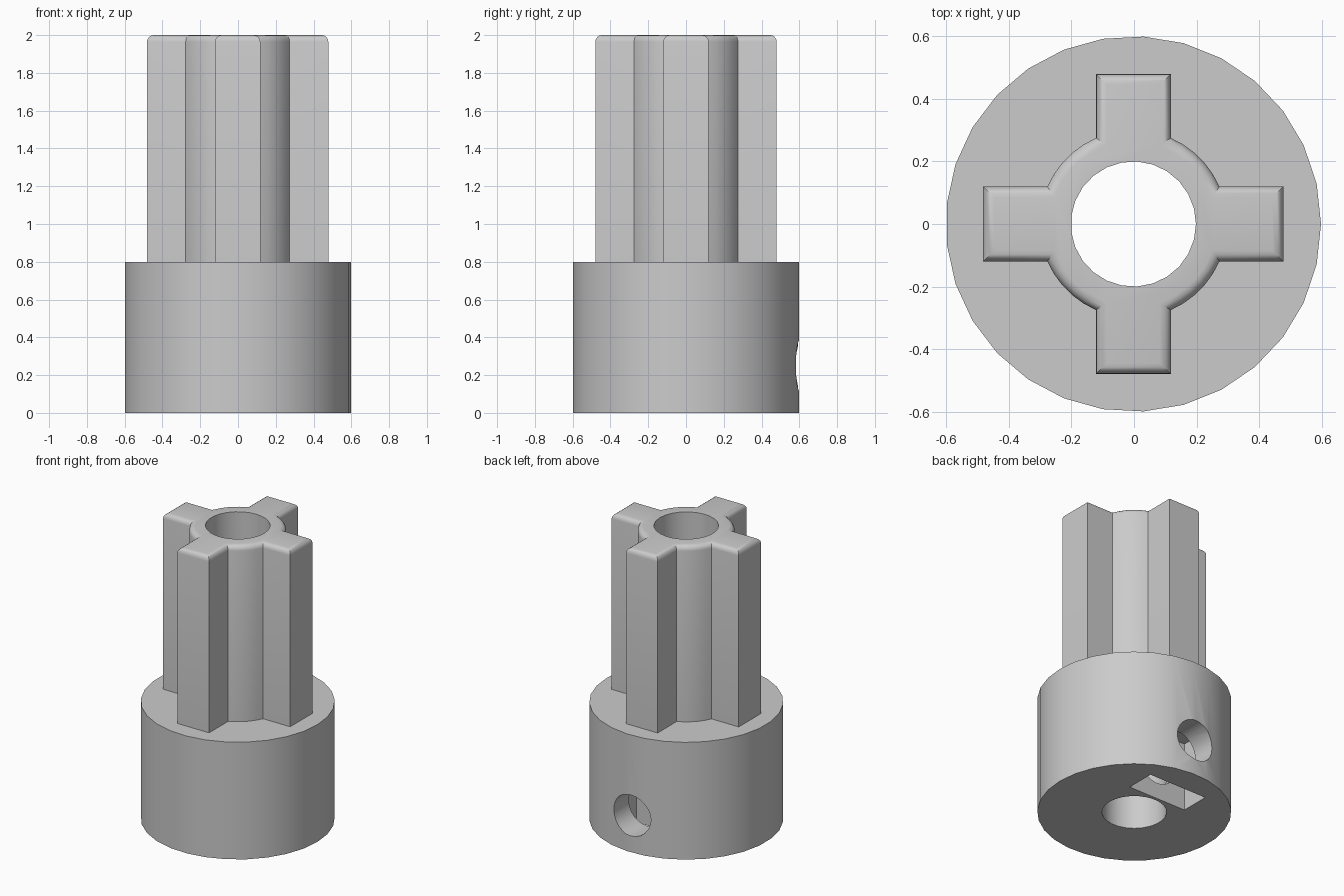
import bpy, bmesh, math
from mathutils import Matrix

if "Cube" in bpy.data.objects:
    bpy.data.objects.remove(bpy.data.objects["Cube"])

HUB_R, HUB_H, TOP = 0.6, 0.8, 2.0
CORE_R, ARM_R, ARM_W = 0.3, 0.48, 0.12
SHIFT = -0.002  # odd-sided hub is slightly off centre

grey = bpy.data.materials.new("plain grey")
grey.diffuse_color = (0.6, 0.6, 0.6, 1)
grey.use_nodes = True
grey.node_tree.nodes["Principled BSDF"].inputs["Base Color"].default_value = grey.diffuse_color


def finish(name, bm):
    bmesh.ops.recalc_face_normals(bm, faces=bm.faces)
    mesh = bpy.data.meshes.new(name)
    bm.to_mesh(mesh)
    bm.free()
    mesh.materials.append(grey)
    ob = bpy.data.objects.new(name, mesh)
    bpy.context.collection.objects.link(ob)
    return ob


def prism(name, pts, z0, z1, rounding=0.0):
    """Extrude an outline upward, optionally rounding its top rim."""
    bm = bmesh.new()
    base = bm.faces.new([bm.verts.new((x, y, z0)) for x, y in pts])
    ext = bmesh.ops.extrude_face_region(bm, geom=[base], use_keep_orig=True)
    top = [v for v in ext["geom"] if isinstance(v, bmesh.types.BMVert)]
    bmesh.ops.translate(bm, verts=top, vec=(0, 0, z1 - z0))
    bmesh.ops.recalc_face_normals(bm, faces=bm.faces)
    if rounding:
        rim = [e for e in bm.edges if all(v.co.z > z1 - 1e-4 for v in e.verts)]
        bmesh.ops.bevel(bm, geom=rim, offset=rounding, segments=4,
                        profile=0.5, affect='EDGES')
    return finish(name, bm)


def circle(r, n):
    return [(r * math.cos(2 * math.pi * i / n), r * math.sin(2 * math.pi * i / n))
            for i in range(n)]


def combine(target, other, operation):
    mod = target.modifiers.new("join", 'BOOLEAN')
    mod.object, mod.operation, mod.solver = other, operation, 'EXACT'
    bpy.context.view_layer.objects.active = target
    bpy.ops.object.modifier_apply(modifier=mod.name)
    bpy.data.objects.remove(other, do_unlink=True)


# Round hub
coupling = prism("splined_coupling", circle(HUB_R, 29), 0, HUB_H)

# Four-armed shaft with a round core and softened top rim
outline = []
a0 = math.asin(ARM_W / CORE_R)
for q in range(4):
    part = [(ARM_R, -ARM_W), (ARM_R, ARM_W)]
    for i in range(6):
        a = a0 + (math.pi / 2 - 2 * a0) * i / 5
        part.append((CORE_R * math.cos(a), CORE_R * math.sin(a)))
    c, s = round(math.cos(q * math.pi / 2)), round(math.sin(q * math.pi / 2))
    outline += [(c * x - s * y, s * x + c * y) for x, y in part]
combine(coupling, prism("cross_shaft", outline, HUB_H - 0.1, TOP, 0.035), 'UNION')

# Bore through the full height
combine(coupling, prism("bore", circle(0.2, 25), -0.1, TOP + 0.1), 'DIFFERENCE')

# Nut slot open at the bottom
slot = [(-0.22, 0.22), (0.22, 0.22), (0.22, 0.42), (-0.22, 0.42)]
combine(coupling, prism("nut_slot", slot, -0.1, 0.47), 'DIFFERENCE')

# Set-screw hole from the back into the bore
hole = prism("screw_hole", circle(0.14, 24), 0.05, 0.8)
hole.data.transform(Matrix.Translation((0, 0, 0.25)) @ Matrix.Rotation(-math.pi / 2, 4, 'X'))
combine(coupling, hole, 'DIFFERENCE')

# Centre and shade
coupling.data.transform(Matrix.Translation((SHIFT, 0, 0)))
bpy.ops.object.select_all(action='DESELECT')
coupling.select_set(True)
bpy.context.view_layer.objects.active = coupling
bpy.ops.object.shade_smooth_by_angle(angle=math.radians(30))
